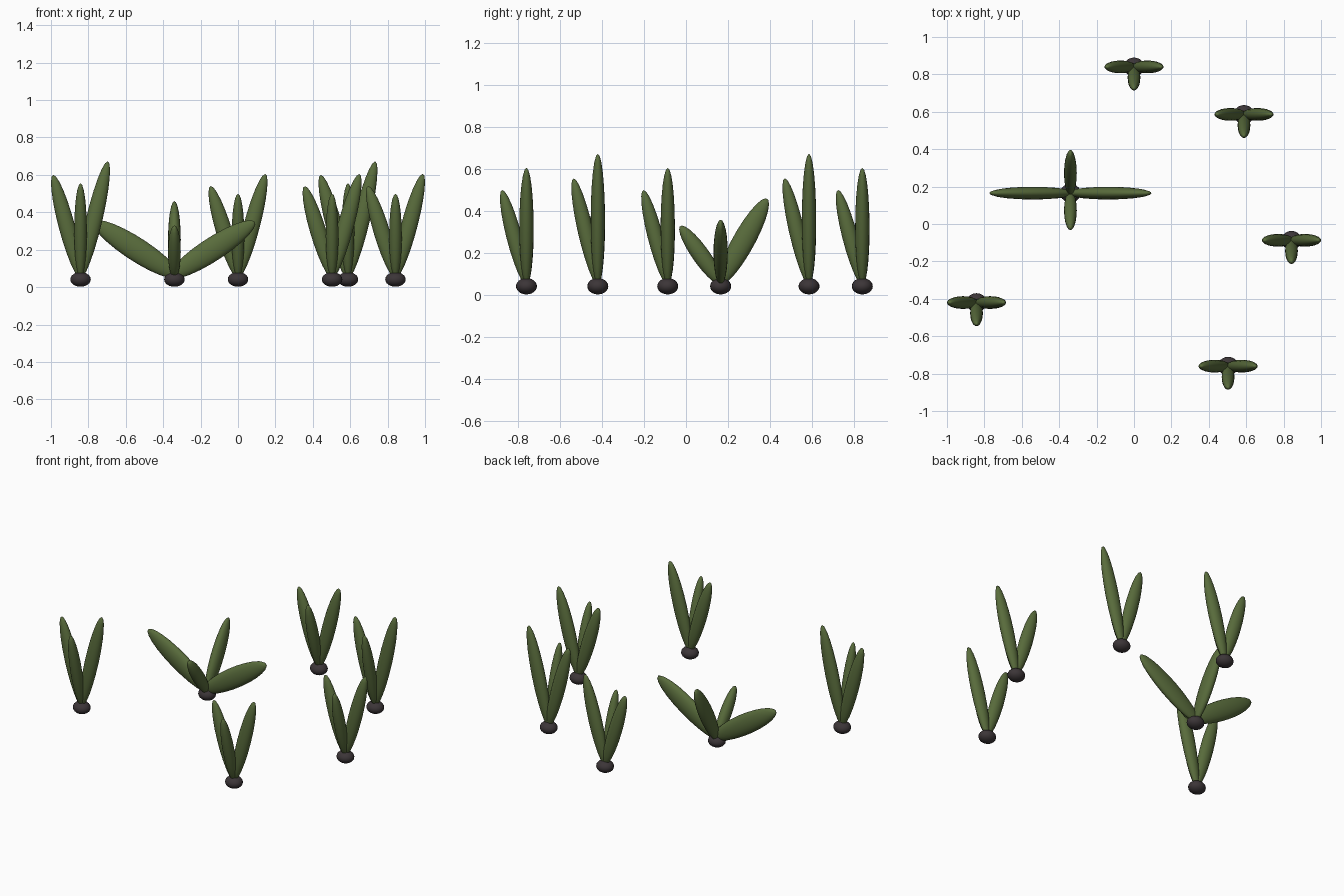
import bpy, bmesh
from mathutils import Matrix, Vector

if "Cube" in bpy.data.objects:
    bpy.data.objects.remove(bpy.data.objects["Cube"])


def material(name, rgb):
    m = bpy.data.materials.new(name)
    m.diffuse_color = (*rgb, 1)
    m.use_nodes = True
    m.node_tree.nodes["Principled BSDF"].inputs["Base Color"].default_value = m.diffuse_color
    return m


GREEN = material("leaf_green", (0.10, 0.15, 0.045))
DARK = material("bulb_dark", (0.045, 0.036, 0.039))


def ellipsoid(name, a, b, c, centre, mat):
    """Sphere mapped onto three half-axis vectors (may be slanted)."""
    m = Matrix((a, b, c)).transposed().to_4x4()
    m.translation = centre
    bm = bmesh.new()
    bmesh.ops.create_uvsphere(bm, u_segments=20, v_segments=12, radius=1, matrix=m)
    bmesh.ops.recalc_face_normals(bm, faces=bm.faces)
    for f in bm.faces:
        f.smooth = True
    me = bpy.data.meshes.new(name)
    bm.to_mesh(me)
    bm.free()
    me.materials.append(mat)
    ob = bpy.data.objects.new(name, me)
    bpy.context.collection.objects.link(ob)


def leaf(name, root, direction, reach, height, width, thick=0.034):
    """Leaf leaning from the bulb along a horizontal direction, sheared outward."""
    d = Vector((*direction, 0))
    base = root + Vector((0, 0, 0.045))
    tip = root + d * reach + Vector((0, 0, height))
    side = Vector((-d.y, d.x, 0))
    ellipsoid(name, d * width, side * thick, (tip - base) / 2, (tip + base) / 2, GREEN)


def bulb(name, root):
    ellipsoid(name, Vector((0.055, 0, 0)), Vector((0, 0.05, 0)), Vector((0, 0, 0.039)),
              root + Vector((0, 0, 0.041)), DARK)


LEFT, RIGHT, FRONT, BACK = (-1, 0), (1, 0), (0, -1), (0, 1)

# upright plants: x, y, height factor
uprights = [(-0.842, -0.42, 1), (0, 0.84, 0.9), (0.588, 0.586, 1),
            (0.842, -0.087, 0.9), (0.503, -0.76, 0.9)]
for i, (x, y, s) in enumerate(uprights, 1):
    root = Vector((x, y, 0))
    bulb(f"bulb_{i}", root)
    leaf(f"left_leaf_{i}", root, LEFT, 0.145, 0.60 * s, 0.045)
    leaf(f"right_leaf_{i}", root, RIGHT, 0.145, 0.672 * s, 0.045)
    leaf(f"front_leaf_{i}", root, FRONT, 0.115, 0.555 * s, 0.038)

# splayed plant
root = Vector((-0.34, 0.165, 0))
bulb("splayed_bulb", root)
leaf("splayed_left_leaf", root, LEFT, 0.405, 0.358, 0.11)
leaf("splayed_right_leaf", root, RIGHT, 0.405, 0.358, 0.11)
leaf("splayed_front_leaf", root, FRONT, 0.185, 0.33, 0.05)
leaf("splayed_back_leaf", root, BACK, 0.215, 0.46, 0.06)
